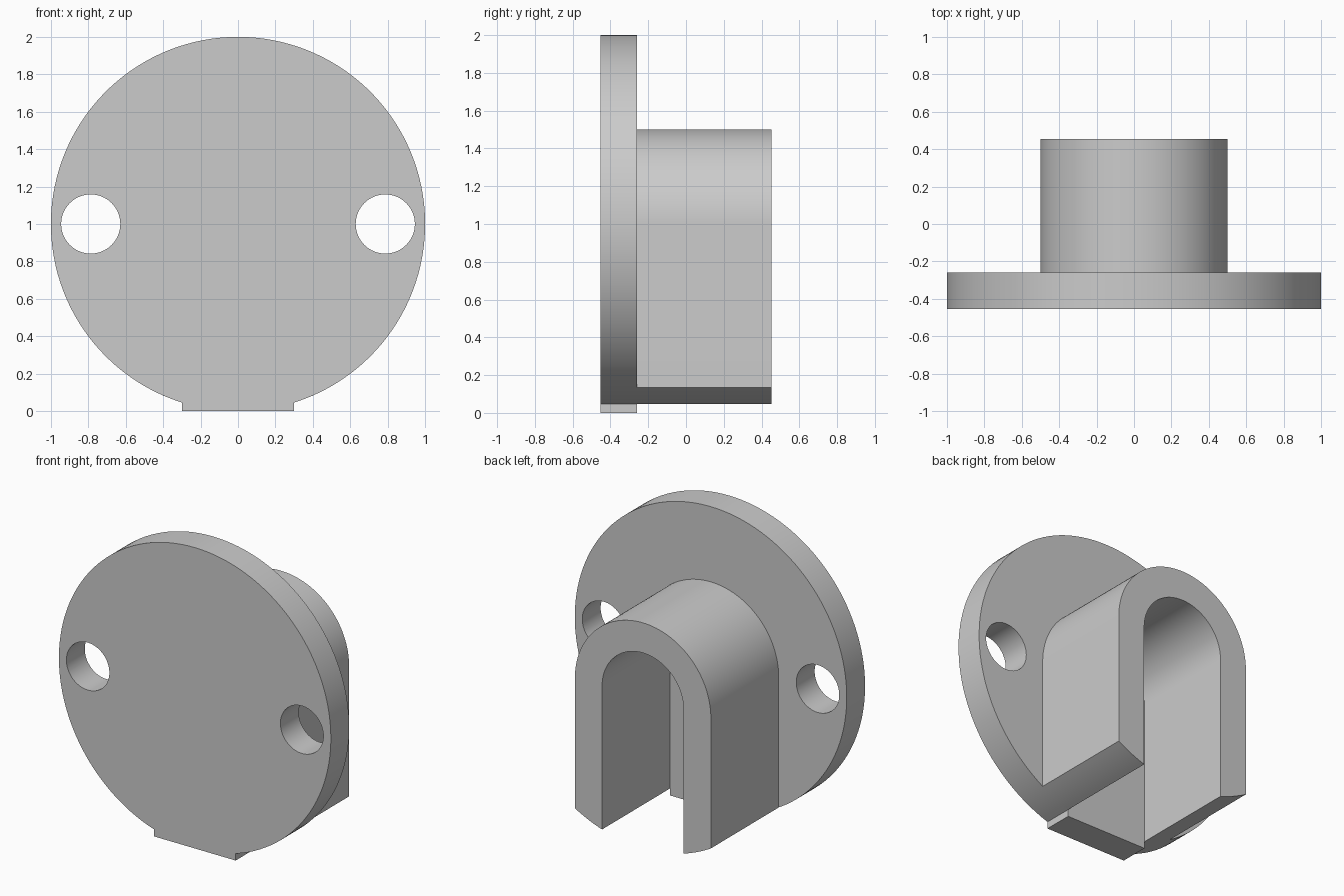
import bpy, bmesh
from math import sin, cos, asin, pi, radians

if "Cube" in bpy.data.objects:
    bpy.data.objects.remove(bpy.data.objects["Cube"], do_unlink=True)

FRONT, PLATE_BACK, SOCKET_BACK = -0.453, -0.26, 0.453
AXIS_Z = 1.0               # height of the disc and arch centre
SLOT, OUTER = 0.3, 0.5     # half widths of the slot and the socket

grey = bpy.data.materials.new("plain grey")
grey.use_nodes = True
COLOUR = (0.6, 0.6, 0.6, 1)
grey.diffuse_color = COLOUR
grey.node_tree.nodes["Principled BSDF"].inputs["Base Color"].default_value = COLOUR


def arc(radius, start, end, steps, cx=0.0):
    """Points (x, z) along an arc about the axis height."""
    angles = [start + (end - start) * i / steps for i in range(steps + 1)]
    return [(cx + radius * cos(a), AXIS_Z + radius * sin(a)) for a in angles]


def extrude_profile(name, points, y0, y1):
    """Solid made by sweeping an (x, z) outline from y0 to y1."""
    bm = bmesh.new()
    face = bm.faces.new([bm.verts.new((x, y0, z)) for x, z in points])
    swept = bmesh.ops.extrude_face_region(bm, geom=[face], use_keep_orig=True)
    moved = [v for v in swept["geom"] if isinstance(v, bmesh.types.BMVert)]
    bmesh.ops.translate(bm, verts=moved, vec=(0, y1 - y0, 0))
    bmesh.ops.recalc_face_normals(bm, faces=bm.faces)
    mesh = bpy.data.meshes.new(name)
    bm.to_mesh(mesh)
    bm.free()
    obj = bpy.data.objects.new(name, mesh)
    bpy.context.collection.objects.link(obj)
    mesh.materials.append(grey)
    return obj


def smooth(obj):
    bpy.ops.object.select_all(action='DESELECT')
    obj.select_set(True)
    bpy.context.view_layer.objects.active = obj
    bpy.ops.object.shade_smooth_by_angle(angle=radians(30))


# Round mounting plate with a square foot at the bottom
tab = asin(SLOT)
outline = arc(1, -pi / 2 + tab, 1.5 * pi - tab, 120) + [(-SLOT, 0), (SLOT, 0)]
plate = extrude_profile("mounting_plate", outline, FRONT, PLATE_BACK)

# Two screw holes
for side, cx in (("left", 0.787), ("right", -0.787)):
    cutter = extrude_profile(side + "_hole_cutter", arc(0.158, 0, 2 * pi, 64, cx)[:-1],
                             FRONT - 0.1, PLATE_BACK + 0.1)
    cut = plate.modifiers.new(side + "_screw_hole", 'BOOLEAN')
    cut.operation, cut.solver, cut.object = 'DIFFERENCE', 'EXACT', cutter
    bpy.context.view_layer.objects.active = plate
    bpy.ops.object.modifier_apply(modifier=cut.name)
    bpy.data.objects.remove(cutter, do_unlink=True)
smooth(plate)

# Arched socket, open below, its legs trimmed to the plate's rim
slot_a, outer_a = -pi / 2 + asin(SLOT), -pi / 2 + asin(OUTER)
profile = (arc(OUTER, 0, pi, 64)
           + arc(1, -pi - outer_a, -pi - slot_a, 8)
           + arc(SLOT, pi, 0, 64)
           + arc(1, slot_a, outer_a, 8))
socket = extrude_profile("rod_socket", profile, PLATE_BACK, SOCKET_BACK)
smooth(socket)
